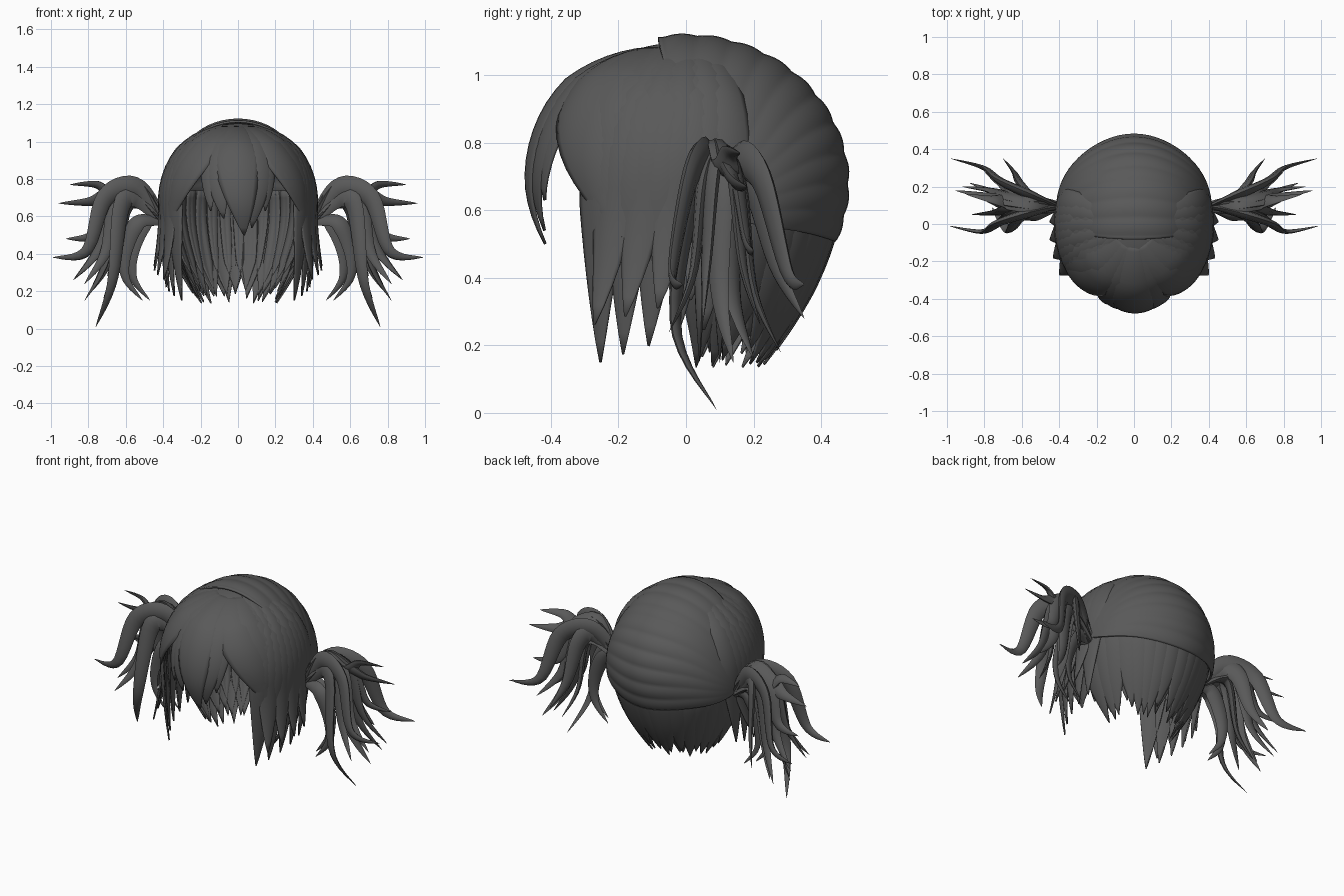
import bpy, random
from math import sin, cos, pi, radians
from mathutils import Vector

random.seed(4)
if "Cube" in bpy.data.objects:
    bpy.data.objects.remove(bpy.data.objects["Cube"])

hair = bpy.data.materials.new("dark_grey_hair")
hair.use_nodes = True
GREY = (0.1, 0.1, 0.1, 1)
hair.diffuse_color = GREY
hair.node_tree.nodes["Principled BSDF"].inputs["Base Color"].default_value = GREY

MID = 0.68                       # height of the widest part of the head
RX, RY, RZ = 0.405, 0.452, 0.425  # head radii


def grid_object(name, rows, closed=False, thick=0.0):
    """Skin a list of equal point rows into a smooth mesh."""
    count = len(rows[0])
    verts = [point for row in rows for point in row]
    faces = []
    for i in range(len(rows) - 1):
        for j in range(count if closed else count - 1):
            k = (j + 1) % count
            low, high = i * count, (i + 1) * count
            faces.append((low + j, low + k, high + k, high + j))
    if closed:
        faces.append(tuple(reversed(range(count))))
    mesh = bpy.data.meshes.new(name)
    mesh.from_pydata(verts, [], faces)
    mesh.materials.append(hair)
    mesh.shade_smooth()
    mesh.set_sharp_from_angle(angle=radians(50))
    obj = bpy.data.objects.new(name, mesh)
    bpy.context.collection.objects.link(obj)
    if thick:
        modifier = obj.modifiers.new("thickness", "SOLIDIFY")
        modifier.thickness = thick
        modifier.offset = 0


def head_point(azimuth, elevation, pull, lift):
    """Point on the head: azimuth turns from the front, pull draws the ends inward."""
    if elevation > 0:
        radius = cos(elevation)
        z = MID + (RZ + lift) * sin(elevation)
    else:
        radius = 1 - pull * (-elevation / 1.23) ** 1.8
        z = MID + RZ * elevation
    return Vector(((RX + lift) * radius * sin(azimuth),
                   -(RY + lift) * radius * cos(azimuth), z))


def sheet(name, start, end, root, tip_z, width, pull=0.1, lift=0.0, taper=0.55,
          bulge=0.016, across=8, along=18):
    """A flat lock lying on the head and running to a point."""
    start, end, root, width = map(radians, (start, end, root, width))
    tip = (tip_z - MID) / RZ
    rows = []
    for i in range(along + 1):
        t = i / along
        tail = 1 if t <= taper else max(0.01, (1 - t) / (1 - taper)) ** 0.8
        rise = min(1, 3 * t)
        azimuth = start + (end - start) * t ** 1.5
        elevation = root + (tip - root) * t
        row = []
        for j in range(across + 1):
            u = 2 * j / across - 1
            swell = bulge * (1 - u * u) * rise * tail + lift * rise - 0.012 * (1 - rise)
            row.append(head_point(azimuth + u * width * tail, elevation, pull, swell))
        rows.append(row)
    grid_object(name, rows, thick=0.008)


def spline(points, t):
    """Smooth path through the points."""
    last = len(points) - 1
    i = min(int(t * last), last - 1)
    f = t * last - i
    a, b, c, d = (points[max(0, min(last, i + step))] for step in (-1, 0, 1, 2))
    return b + 0.5 * f * (c - a + f * (2 * a - 5 * b + 4 * c - d + f * (3 * (b - c) + d - a)))


def tail_lock(name, points, side, width, out, steps=26, sides=8):
    """A thick curved lock with a lens section whose broad face starts toward out."""
    rows = []
    for i in range(steps + 1):
        t = i / steps
        centre = spline(points, t)
        along = spline(points, min(1, t + 0.02)) - spline(points, max(0, t - 0.02))
        along.normalize()
        out = (out - along * out.dot(along)).normalized()
        across = along.cross(out)
        size = width * min(1, 0.4 + 2 * t) * max(0.01, 1 - t ** 2)
        ring = []
        for j in range(sides):
            turn = 2 * pi * j / sides
            point = centre + size * (across * cos(turn) + out * 0.42 * sin(turn))
            ring.append((point.x * side, point.y, point.z))
        rows.append(ring if side > 0 else ring[::-1])
    grid_object(name, rows, closed=True)


# Back cap: combed lobes that meet at the two tail roots
lobes, steps, columns = 10, 80, 32
cap = []
for i in range(steps + 1):
    turn = radians(-10 + 123 * i / steps)
    row = []
    for j in range(columns + 1):
        a = pi * j / columns
        ridge = abs(sin(pi * lobes * i / steps + 0.5 * cos(2 * a)))
        reach = sin(a) * (1.015 + 0.015 * ridge * sin(a))
        row.append((RX * 1.02 * cos(a),
                    RY * 1.03 * reach * sin(turn) + 0.06 * cos(a) ** 4,
                    MID + RZ * reach * cos(turn) - 0.08 * cos(a) ** 4))
    cap.append(row)
grid_object("back_cap", cap, thick=0.012)

# Crown shell beneath the fringe
sheet("crown_shell", 0, 0, 89, 0.88, 105, lift=-0.008, taper=1, bulge=0, across=40)

# Centre fringe: one long middle lock over shorter neighbours
sheet("fringe_middle", -4, 5, 76, 0.5, 20, 0.7, 0.014, 0.45)
for side in (-1, 1):
    sheet("fringe_inner", side * 21, side * 11, 76, 0.565 + 0.025 * -side, 15, 0.7, 0.004, 0.45)
    sheet("fringe_outer", side * 26, side * 21, 76, 0.63, 12, 0.7, 0, 0.45)

    # Swept fringe curving outward over the temples
    for k in range(3):
        sheet("swept_fringe", side * (30 + 10 * k), side * (66 + 6 * k), 76,
              0.52 + 0.08 * (k == 1), 19, -0.15, 0.012 - 0.004 * k, 0.5)

    # Side hair sweeping forward: straight locks with flared ones between them
    for k in range(9):
        azimuth, flared = 53 + 6 * k, k % 2
        sheet("side_lock", side * (azimuth + 8), side * (azimuth - k / 2), 84,
              0.15 + 0.012 * k + 0.1 * flared, 11,
              -0.2 if flared else 0.08, 0.004, 0.58)

# Nape hair: two overlapping layers of pointed locks
for layer in range(2):
    for k in range(17):
        azimuth = 100 + 10 * k + 5 * layer
        sheet("nape_lock", azimuth, azimuth + random.uniform(-5, 5), 8,
              random.uniform(0.13, 0.2) + 0.03 * layer, 9.5, 0.46,
              0.004 - 0.008 * layer, 0.7, bulge=0.01, across=6, along=14)

# Side tails: tip, arch height, depth of the lower bend, and how far it drops
root = Vector((0.4, 0.09, 0.57))
hanging, flicked = 0.35, 0.1
tail_locks = (
    ((0.76, 0.09, 0.01), 0.70, -0.03, hanging),
    ((0.82, 0.14, 0.15), 0.73, 0.10, hanging),
    ((0.70, 0.35, 0.28), 0.71, 0.27, hanging),
    ((0.72, 0.20, 0.16), 0.67, 0.14, hanging),
    ((0.82, -0.05, 0.24), 0.72, 0.02, hanging),
    ((0.80, 0.28, 0.18), 0.71, 0.20, hanging),
    ((0.87, 0.05, 0.27), 0.74, 0.06, hanging),
    ((0.88, 0.22, 0.26), 0.74, 0.17, hanging),
    ((0.99, -0.01, 0.38), 0.75, -0.04, flicked),
    ((0.98, 0.35, 0.38), 0.74, 0.30, flicked),
    ((0.92, 0.20, 0.48), 0.74, 0.18, flicked),
    ((0.96, 0.18, 0.67), 0.76, 0.15, flicked),
    ((0.90, 0.16, 0.77), 0.77, 0.13, flicked),
)
for side in (-1, 1):
    for tip, top, depth, drop in tail_locks:
        tip = Vector(tip)
        shoulder = Vector((0.54, 0.075 + 0.25 * depth, top))
        bend = shoulder.lerp(tip, 0.38)
        bend.y = (shoulder.y + depth) / 2
        bend.z = top - 0.05
        knee = shoulder.lerp(tip, 0.6)
        knee.y = depth
        knee.z = tip.z + drop * (top - tip.z)
        facing = Vector((0.2, 4 * (depth - 0.11), 0.5))
        tail_lock("side_tail_lock", (root, shoulder, bend, knee, tip), side, 0.066, facing)

    # Inner locks curling back beneath the root
    for k in range(2):
        y = 0.1 - 0.06 * k
        curl = [root] + [Vector((x + 0.04 * k, y, z))
                         for x, z in ((0.49, 0.57), (0.56, 0.42), (0.56, 0.27), (0.47, 0.15))]
        tail_lock("inner_tail_lock", curl, side, 0.05, Vector((0.4, -0.8, 0.4)))
